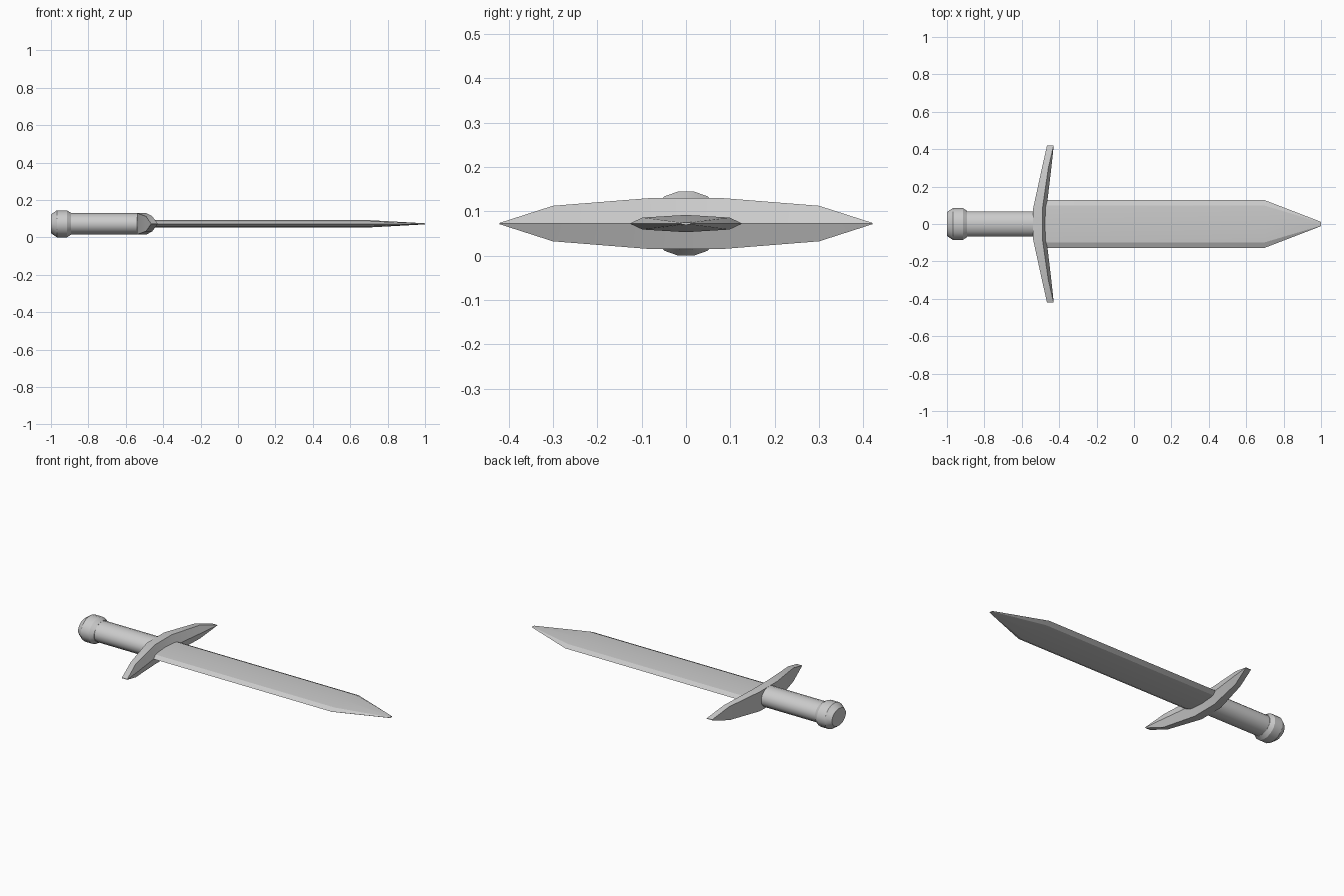
import bpy, bmesh, math

if "Cube" in bpy.data.objects:
    bpy.data.objects.remove(bpy.data.objects["Cube"])

CZ = 0.0725  # height of the sword's long axis


def loft(name, rings, angle=30):
    """Skin a list of equal-length closed rings and cap both ends."""
    bm = bmesh.new()
    vr = [[bm.verts.new(p) for p in r] for r in rings]
    n = len(vr[0])
    for a, b in zip(vr, vr[1:]):
        for i in range(n):
            j = (i + 1) % n
            bm.faces.new((a[i], a[j], b[j], b[i]))
    bm.faces.new(vr[0][::-1])
    bm.faces.new(vr[-1])
    bmesh.ops.remove_doubles(bm, verts=bm.verts, dist=1e-5)
    bmesh.ops.recalc_face_normals(bm, faces=bm.faces)
    me = bpy.data.meshes.new(name)
    bm.to_mesh(me)
    bm.free()
    ob = bpy.data.objects.new(name, me)
    bpy.context.collection.objects.link(ob)
    bpy.ops.object.select_all(action='DESELECT')
    ob.select_set(True)
    bpy.context.view_layer.objects.active = ob
    bpy.ops.object.shade_smooth_by_angle(angle=math.radians(angle))
    return ob


def oval(x, ry, rz, n=16):
    k = 1 / math.cos(math.pi / n)  # sizes are measured across the flats
    ang = [2 * math.pi * (i + 0.5) / n for i in range(n)]
    return [(x, k * ry * math.cos(a), CZ + k * rz * math.sin(a)) for a in ang]


# Oval grip and rounded pommel
loft("grip", [oval(-0.90, 0.068, 0.057), oval(-0.52, 0.068, 0.057)])
loft("pommel", [oval(-1.0, 0.064, 0.05), oval(-0.968, 0.085, CZ),
                oval(-0.915, 0.085, CZ), oval(-0.892, 0.07, 0.058)])


# Blade: eight-sided section tapering to a narrow tip
def blade_ring(x, sy, sz):
    pts = [(.127, 0), (.098, .0135), (0, .0195), (-.098, .0135),
           (-.127, 0), (-.098, -.0135), (0, -.0195), (.098, -.0135)]
    return [(x, y * sy, CZ + z * sz) for y, z in pts]


loft("blade", [blade_ring(-0.51, 1, 1), blade_ring(0.70, 1, 1),
               blade_ring(1.0, 0.09, 0.15)], 15)

# Crossguard: swept bar with a ridged front; y, back x, front x, ridge x, half height
half = [(0.08, -.54, -.49, -.468, .0575), (0.30, -.492, -.458, -.442, .040),
        (0.42, -.465, -.43, -.429, .0015)]
stations = [(-y, *rest) for y, *rest in reversed(half)] + half
loft("crossguard", [[(b, y, CZ - h), (f, y, CZ - h), (r, y, CZ),
                     (f, y, CZ + h), (b, y, CZ + h)]
                    for y, b, f, r, h in stations])
